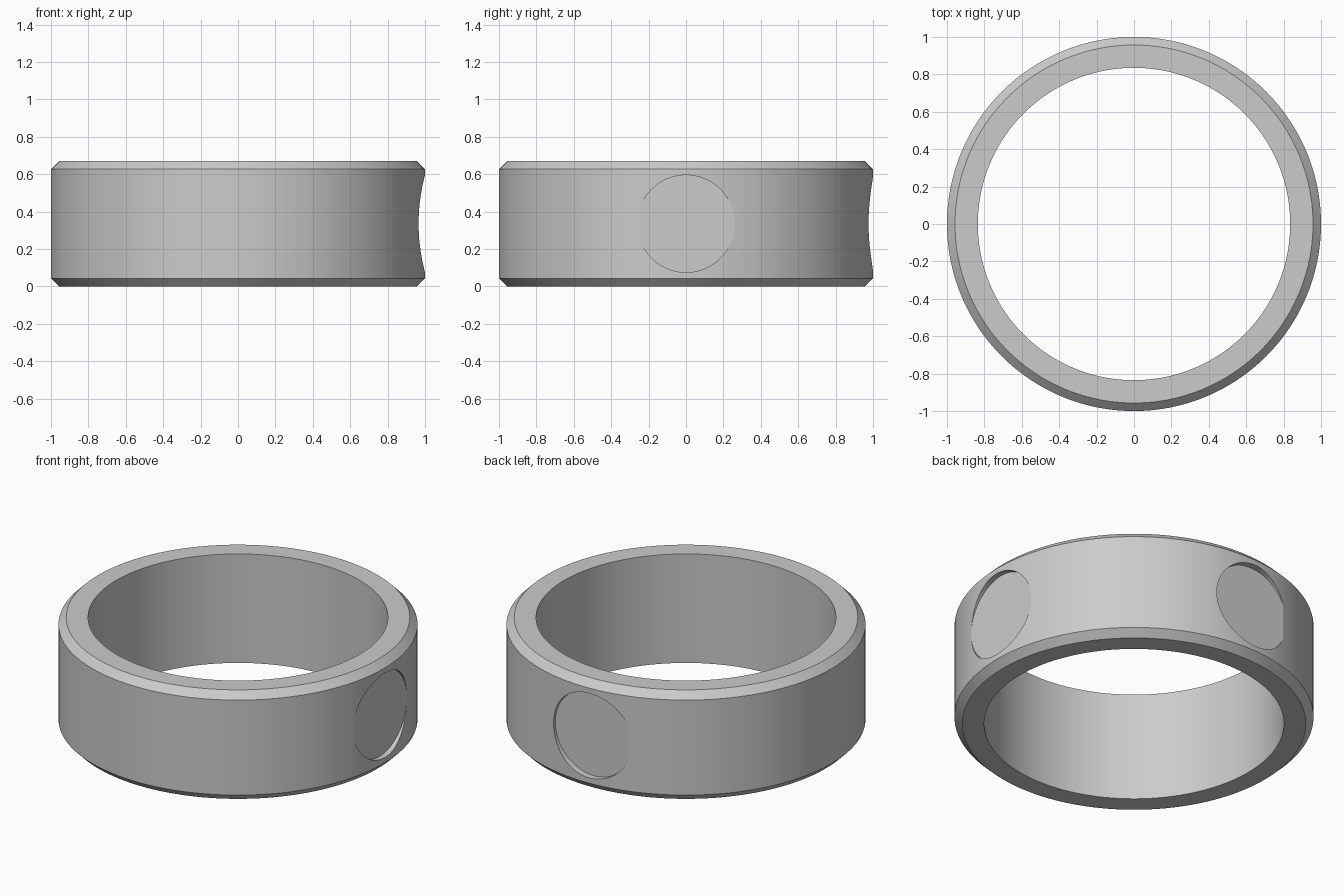
import bpy
import bmesh
import math
from mathutils import Matrix

cube = bpy.data.objects.get("Cube")
if cube:
    bpy.data.objects.remove(cube, do_unlink=True)

HEIGHT, OUTER, INNER, CHAMFER = 0.67, 1.0, 0.835, 0.043
POCKET_RADIUS = 0.26

grey = bpy.data.materials.new("plain grey")
grey.use_nodes = True
colour = (0.6, 0.6, 0.6, 1)
grey.diffuse_color = colour
grey.node_tree.nodes["Principled BSDF"].inputs["Base Color"].default_value = colour


def add_object(name, bm):
    bmesh.ops.recalc_face_normals(bm, faces=bm.faces)
    mesh = bpy.data.meshes.new(name)
    bm.to_mesh(mesh)
    bm.free()
    mesh.materials.append(grey)
    obj = bpy.data.objects.new(name, mesh)
    bpy.context.collection.objects.link(obj)
    return obj


def lathe(name, profile, steps):
    """Revolve a closed (radius, z) profile around the z axis."""
    bm = bmesh.new()
    rings = []
    for i in range(steps):
        a = 2 * math.pi * i / steps
        rings.append([bm.verts.new((r * math.cos(a), r * math.sin(a), z)) for r, z in profile])
    n = len(profile)
    for i in range(steps):
        here, after = rings[i], rings[(i + 1) % steps]
        for j in range(n):
            k = (j + 1) % n
            bm.faces.new((here[j], after[j], after[k], here[k]))
    return add_object(name, bm)


def pocket_cutter(name, angle, floor, shift):
    """Round cutter lying along a radial direction, with a flat inner end."""
    depth = 0.2
    bm = bmesh.new()
    place = (Matrix.Rotation(angle, 4, "Z")
             @ Matrix.Translation((floor + depth / 2, shift, HEIGHT / 2))
             @ Matrix.Rotation(math.pi / 2, 4, "Y"))
    bmesh.ops.create_cone(bm, cap_ends=True, segments=96, radius1=POCKET_RADIUS,
                          radius2=POCKET_RADIUS, depth=depth, matrix=place)
    obj = add_object(name, bm)
    obj.hide_render = True
    return obj


# Ring band with chamfered outer rims
ring = lathe("ring_band", [
    (INNER, 0), (OUTER - CHAMFER, 0), (OUTER, CHAMFER),
    (OUTER, HEIGHT - CHAMFER), (OUTER - CHAMFER, HEIGHT), (INNER, HEIGHT)], 192)

# Shallow flat-bottomed round pockets on the left side and the back
cutters = [pocket_cutter("side_pocket_cutter", 0, 0.966, 0),
           pocket_cutter("back_pocket_cutter", math.pi / 2, 0.96, 0.043)]
for cutter in cutters:
    cut = ring.modifiers.new(cutter.name, "BOOLEAN")
    cut.operation = "DIFFERENCE"
    cut.solver = "EXACT"
    cut.object = cutter

bpy.ops.object.select_all(action="DESELECT")
ring.select_set(True)
bpy.context.view_layer.objects.active = ring
for modifier in list(ring.modifiers):
    bpy.ops.object.modifier_apply(modifier=modifier.name)
for cutter in cutters:
    bpy.data.objects.remove(cutter, do_unlink=True)

# Smooth walls, crisp rims
bpy.ops.object.shade_smooth_by_angle(angle=math.radians(10))
